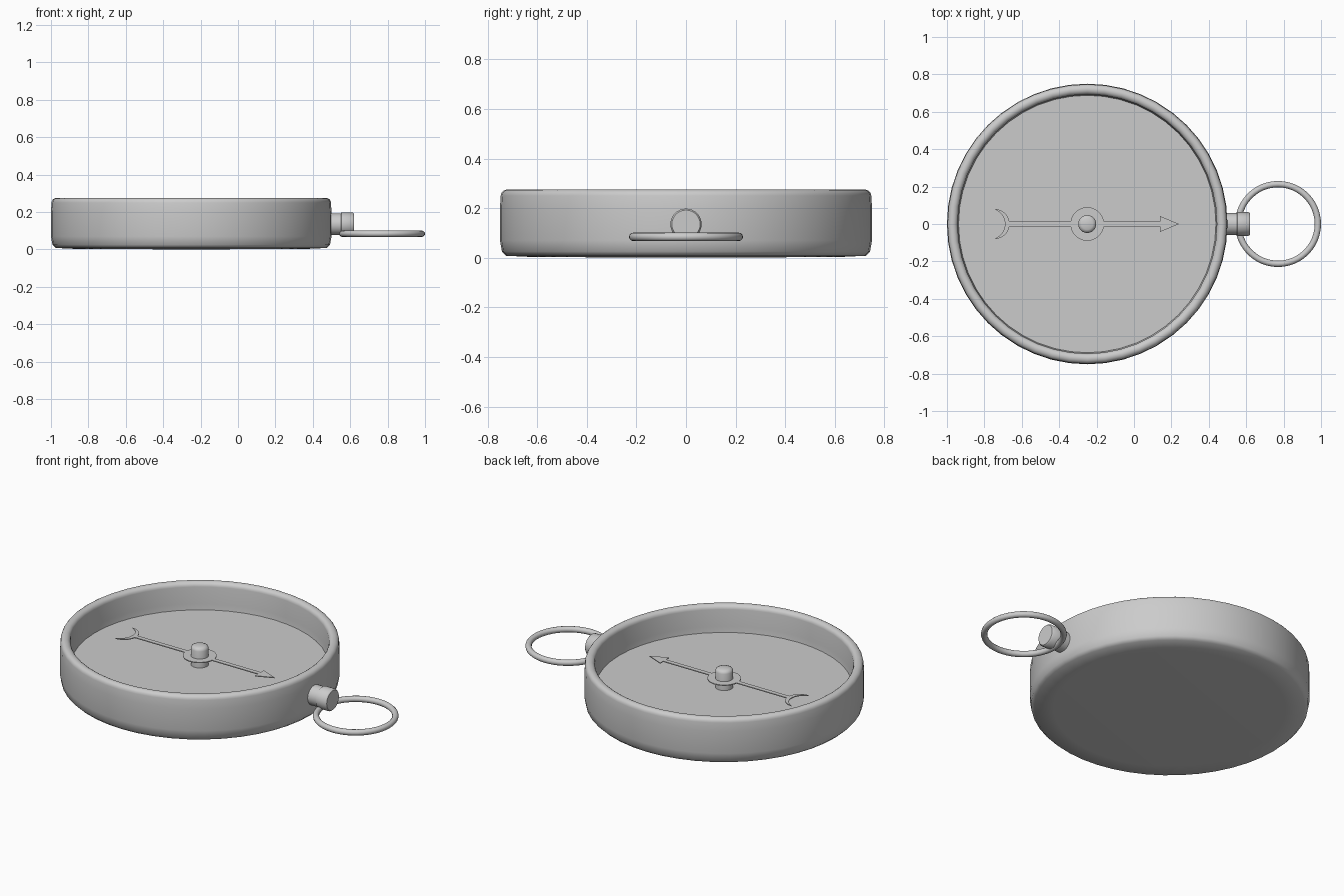
import bpy, bmesh
from math import sin, cos, pi, asin, atan2
from mathutils import Matrix, Vector

if "Cube" in bpy.data.objects:
    bpy.data.objects.remove(bpy.data.objects["Cube"])

CX = -0.25  # centre of the case


def finish(name, bm, angle=None):
    bmesh.ops.recalc_face_normals(bm, faces=bm.faces)
    mesh = bpy.data.meshes.new(name)
    bm.to_mesh(mesh)
    bm.free()
    ob = bpy.data.objects.new(name, mesh)
    bpy.context.collection.objects.link(ob)
    if angle is not None:
        bpy.ops.object.select_all(action='DESELECT')
        bpy.context.view_layer.objects.active = ob
        ob.select_set(True)
        bpy.ops.object.shade_smooth_by_angle(angle=angle)
    return ob


def lathe(name, profile, segs, matrix, angle):
    """Spin (radius, height) points around local z."""
    bm = bmesh.new()
    vs = [bm.verts.new((r, 0, z)) for r, z in profile]
    es = [bm.edges.new(p) for p in zip(vs, vs[1:])]
    bmesh.ops.spin(bm, geom=vs + es, cent=(0, 0, 0), axis=(0, 0, 1),
                   angle=2 * pi, steps=segs, use_duplicate=False)
    bmesh.ops.remove_doubles(bm, verts=bm.verts, dist=1e-5)
    bm.transform(matrix)
    return finish(name, bm, angle)


# Case: flat underside, straight wall, rounded rim, recessed dial floor
rim = [(0.72 + 0.027 * cos(a * pi / 8), 0.25 + 0.025 * sin(a * pi / 8))
       for a in range(9)]
case = [(0, 0), (0.62, 0.003), (0.725, 0.008), (0.742, 0.025), (0.75, 0.07),
        (0.75, 0.2)] + rim + [(0.692, 0.15), (0.688, 0.116), (0, 0.115)]
lathe("case", case, 48, Matrix.Translation((CX, 0, 0)), pi / 3)

# Centre pivot pin with a rounded top
pin = [(0, 0.11), (0.048, 0.11), (0.048, 0.212), (0.043, 0.224),
       (0.03, 0.23), (0, 0.232)]
lathe("pivot_pin", pin, 24, Matrix.Translation((CX, 0, 0)), pi / 3)

# Crown knob on the side, pointing along +x
knob = [(0, 0.47), (0.058, 0.47), (0.058, 0.55), (0.063, 0.553),
        (0.063, 0.613), (0.057, 0.62), (0, 0.62)]
lathe("crown_knob", knob, 32,
      Matrix.Translation((0, 0, 0.135)) @ Matrix.Rotation(pi / 2, 4, 'Y'), pi / 4)

# Hanging ring
ring = [(0.213 + 0.017 * cos(a * pi / 6), 0.017 * sin(a * pi / 6))
        for a in range(13)]
lathe("hanging_ring", ring, 48, Matrix.Translation((0.77, 0, 0.084)), pi)

# Needle: half outline from arrow tip to crescent tail, then mirrored
w, disc, tail_x, tail_r = 0.013, 0.09, -0.745, 0.08
half = [(0.24, 0), (0.14, 0.042), (0.14, w)]
a0 = asin(w / disc)
half += [(CX + disc * cos(a0 + (pi - 2 * a0) * i / 16),
          disc * sin(a0 + (pi - 2 * a0) * i / 16)) for i in range(17)]
a1 = asin(w / tail_r)
half += [(tail_x + tail_r * cos(a1 + (pi / 2 - a1) * i / 8),
          tail_r * sin(a1 + (pi / 2 - a1) * i / 8)) for i in range(9)]
in_x, in_r = -0.773, 0.083
a2 = atan2(0.08, tail_x - in_x)
half += [(in_x + in_r * cos(a2 * (1 - i / 8)), in_r * sin(a2 * (1 - i / 8)))
         for i in range(1, 9)]
outline = half + [(x, -y) for x, y in half[-2:0:-1]]

bm = bmesh.new()
face = bm.faces.new([bm.verts.new((x, y, 0.163)) for x, y in outline])
top = bmesh.ops.extrude_face_region(bm, geom=[face])
bmesh.ops.translate(bm, vec=Vector((0, 0, 0.005)),
                    verts=[v for v in top["geom"] if isinstance(v, bmesh.types.BMVert)])
finish("needle", bm)
